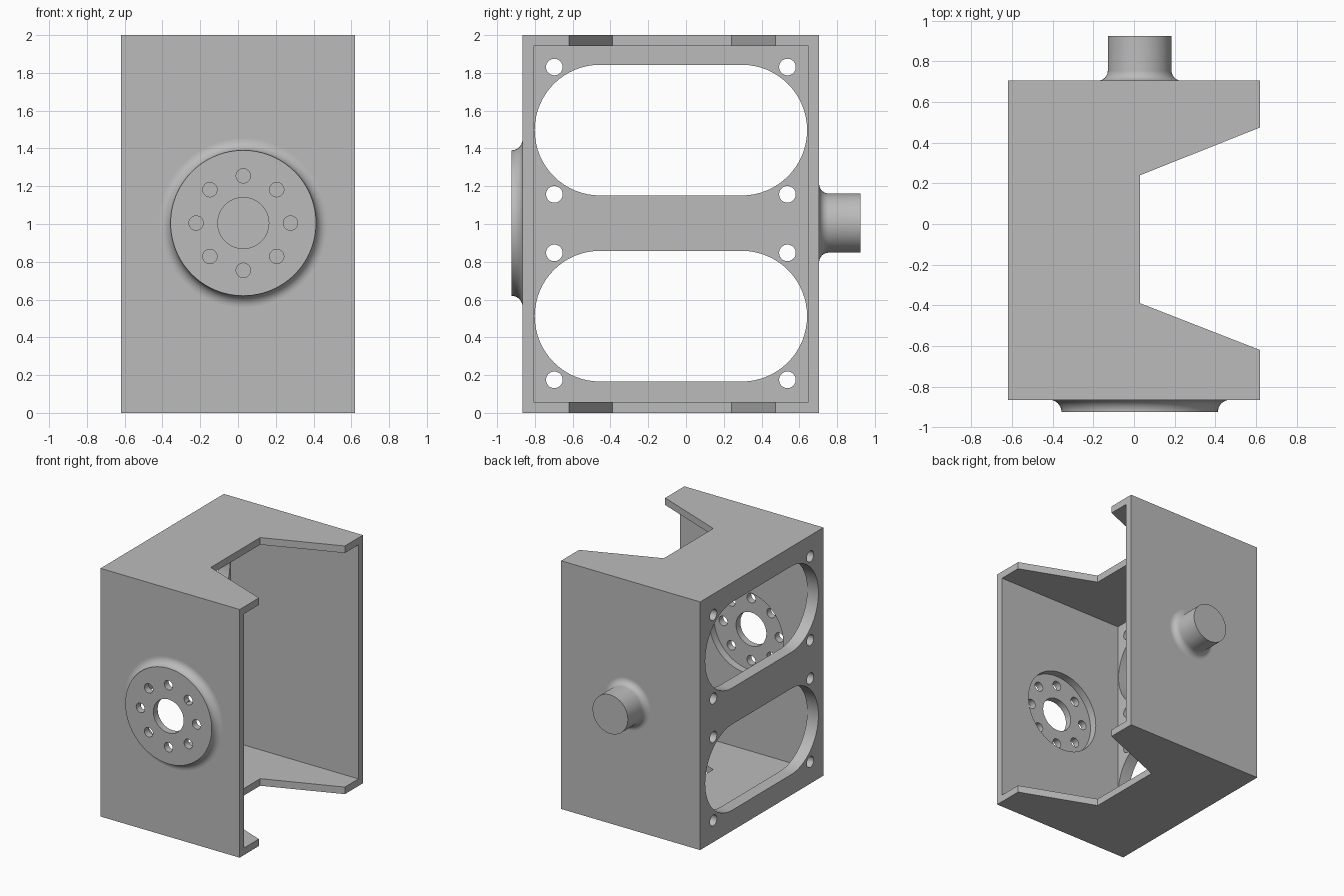
import bpy, bmesh, math
from mathutils import Matrix, Vector

cube = bpy.data.objects.get("Cube")
if cube:
    bpy.data.objects.remove(cube, do_unlink=True)

grey = bpy.data.materials.new("plain grey")
grey.use_nodes = True
COLOUR = (0.5, 0.5, 0.5, 1)
grey.diffuse_color = COLOUR
grey.node_tree.nodes["Principled BSDF"].inputs["Base Color"].default_value = COLOUR

# Main dimensions
X, FRONT, BACK, TOP = 0.62, -0.865, 0.705, 2.0
WALL, PLATE = 0.057, 0.1
HUB_X, HUB_Z = 0.028, 1.005


def finish(bm, name):
    bmesh.ops.recalc_face_normals(bm, faces=bm.faces)
    mesh = bpy.data.meshes.new(name)
    bm.to_mesh(mesh)
    bm.free()
    mesh.materials.append(grey)
    ob = bpy.data.objects.new(name, mesh)
    bpy.context.collection.objects.link(ob)
    return ob


def prism(name, points, offset):
    """Extrude a flat outline along an offset."""
    bm = bmesh.new()
    face = bm.faces.new([bm.verts.new(p) for p in points])
    new = bmesh.ops.extrude_face_region(bm, geom=[face])["geom"]
    verts = [v for v in new if isinstance(v, bmesh.types.BMVert)]
    bmesh.ops.translate(bm, verts=verts, vec=offset)
    return finish(bm, name)


def box(name, lo, hi):
    return prism(name, [(lo[0], lo[1], lo[2]), (hi[0], lo[1], lo[2]),
                        (hi[0], hi[1], lo[2]), (lo[0], hi[1], lo[2])],
                 (0, 0, hi[2] - lo[2]))


def arc(cx, cy, r, start, end, steps):
    return [(cx + r * math.cos(a), cy + r * math.sin(a))
            for a in (math.radians(start + (end - start) * i / steps)
                      for i in range(steps + 1))]


def drill_y(x, z, r, y0, y1, n=64):
    ring = arc(x, z, r, 0, 360, n)[:-1]
    return prism("drill", [(a, y0, b) for a, b in ring], (0, y1 - y0, 0))


def lathe(name, profile, closed):
    """Turn (radius, y) points around the hub axis."""
    bm = bmesh.new()
    verts = [bm.verts.new((r, y, 0)) for r, y in profile]
    edges = [bm.edges.new(p) for p in zip(verts, verts[1:])]
    if closed:
        edges.append(bm.edges.new((verts[-1], verts[0])))
    bmesh.ops.spin(bm, geom=verts + edges, axis=(0, 1, 0), cent=(0, 0, 0),
                   angle=math.tau, steps=96, use_merge=False)
    bmesh.ops.remove_doubles(bm, verts=bm.verts, dist=1e-5)
    bm.transform(Matrix.Translation(Vector((HUB_X, 0, HUB_Z))))
    return finish(bm, name)


def cut(ob, cutters):
    for cutter in cutters:
        mod = ob.modifiers.new("cut", 'BOOLEAN')
        mod.object = cutter
        mod.operation = 'DIFFERENCE'
        mod.solver = 'EXACT'
        bpy.context.view_layer.objects.active = ob
        bpy.ops.object.modifier_apply(modifier=mod.name)
        bpy.data.objects.remove(cutter, do_unlink=True)


def smooth(ob):
    bpy.ops.object.select_all(action='DESELECT')
    ob.select_set(True)
    bpy.context.view_layer.objects.active = ob
    bpy.ops.object.shade_smooth_by_angle(angle=math.radians(30))


# Housing: hollow box, open on its left side
housing = box("housing", (-X, FRONT, 0), (X, BACK, TOP))
cutters = [box("cavity", (-X + PLATE, FRONT + WALL, WALL),
               (X + 0.1, BACK - WALL, TOP - WALL))]

# Tapered notch through the top and bottom walls
notch = [(0.03, -0.39), (0.62, -0.62), (0.8, -0.69), (0.8, 0.547),
         (0.62, 0.475), (0.03, 0.24)]
cutters.append(prism("notch", [(x, y, -0.1) for x, y in notch], (0, 0, TOP + 0.2)))

# Two long slots and eight screw holes in the side plate
for z in (0.512, 1.497):
    r = 0.346
    outline = arc(0.295, z, r, -90, 90, 32) + arc(-0.455, z, r, 90, 270, 32)
    cutters.append(prism("slot", [(-X - 0.1, y, b) for y, b in outline], (0.3, 0, 0)))
for y in (-0.697, 0.537):
    for z in (0.175, 0.847, 1.157, 1.831):
        ring = arc(y, z, 0.044, 0, 360, 32)[:-1]
        cutters.append(prism("hole", [(-X - 0.1, a, b) for a, b in ring], (0.3, 0, 0)))

# Recess behind the flange
cutters.append(drill_y(HUB_X, HUB_Z, 0.33, FRONT - 0.1, FRONT + 0.1, 96))
cut(housing, cutters)
smooth(housing)

# Flange with a concave fillet, centre bore and a ring of bolt holes
F = 0.06
floor = FRONT - 0.005
profile = [(0.135, FRONT - F), (0.385, FRONT - F)]
profile += arc(0.385 + F, FRONT - F, F, 180, 90, 10)[1:]
profile += [(0.33, FRONT), (0.33, floor), (0.135, floor)]
flange = lathe("front_flange", profile, True)
cut(flange, [drill_y(HUB_X + 0.25 * math.cos(a), HUB_Z + 0.25 * math.sin(a),
                     0.038, FRONT - 0.2, FRONT + 0.1, 32)
             for a in (math.tau * i / 8 for i in range(8))])
smooth(flange)

# Solid shaft stub with a concave fillet
S = 0.05
profile = [(0, 0.925), (0.157, 0.925)]
profile += arc(0.157 + S, BACK + S, S, 180, 270, 10)
profile += [(0, BACK)]
smooth(lathe("back_shaft", profile, False))
